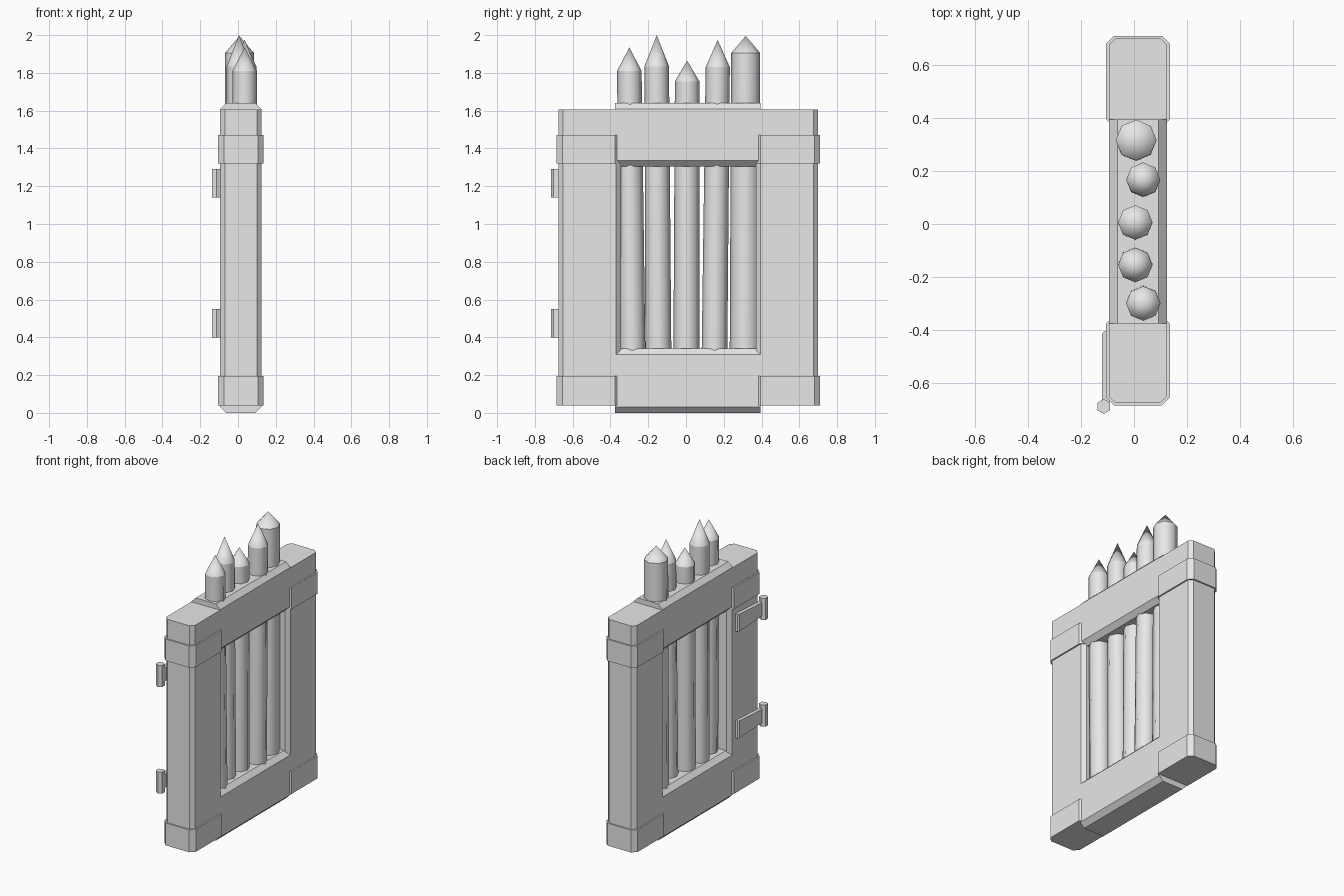
import bpy, bmesh
from math import cos, sin, pi
from mathutils import Vector

cube = bpy.data.objects.get("Cube")
if cube:
    bpy.data.objects.remove(cube)

grey = bpy.data.materials.new("plain_grey")
grey.use_nodes = True
grey.diffuse_color = (0.8, 0.8, 0.8, 1)
grey.node_tree.nodes["Principled BSDF"].inputs["Base Color"].default_value = (0.8, 0.8, 0.8, 1)


def finish(name, bm):
    bmesh.ops.recalc_face_normals(bm, faces=bm.faces)
    mesh = bpy.data.meshes.new(name)
    bm.to_mesh(mesh)
    bm.free()
    mesh.materials.append(grey)
    obj = bpy.data.objects.new(name, mesh)
    bpy.context.collection.objects.link(obj)
    return obj


def beam(name, low, high, axis, chamfer):
    """Box whose long edges along one axis are chamfered."""
    low, high = Vector(low), Vector(high)
    bm = bmesh.new()
    bmesh.ops.create_cube(bm, size=1)
    for v in bm.verts:
        v.co = Vector([(low[i] + high[i]) / 2 + v.co[i] * (high[i] - low[i]) for i in range(3)])
    edges = [e for e in bm.edges
             if abs((e.verts[0].co - e.verts[1].co).normalized()[axis]) > 0.9]
    bmesh.ops.bevel(bm, geom=edges, offset=chamfer, segments=1, affect='EDGES')
    return finish(name, bm)


def log(name, foot, shoulder, tip_z, radius):
    """Eight-sided pointed log, leaning slightly from foot to shoulder."""
    bm = bmesh.new()
    rings = []
    for centre, r in ((foot, radius + 0.004), (shoulder, radius)):
        rings.append([bm.verts.new((centre[0] + r * cos(i * pi / 4),
                                    centre[1] + r * sin(i * pi / 4), centre[2]))
                      for i in range(8)])
    tip = bm.verts.new((shoulder[0], shoulder[1], tip_z))
    bm.faces.new(rings[0])
    for i in range(8):
        j = (i + 1) % 8
        bm.faces.new((rings[0][i], rings[0][j], rings[1][j], rings[1][i]))
        bm.faces.new((rings[1][i], rings[1][j], tip))
    for f in bm.faces:
        f.smooth = len(f.verts) < 8
    for ring in rings:
        for i in range(8):
            bm.edges.get((ring[i], ring[(i + 1) % 8])).smooth = False
    return finish(name, bm)


# Upright posts with reinforcing bands at both ends
back, front = -0.095, 0.125
for side, y0, y1 in (("front", -0.675, -0.345), ("rear", 0.37, 0.70)):
    beam(side + "_post", (back, y0, 0.045), (front, y1, 1.605), 2, 0.025)
    outer0, outer1 = (y0 - 0.01, y1) if y0 < 0 else (y0 - 0.005, y1 + 0.01)
    for level, z0, z1 in (("lower", 0.04, 0.195), ("upper", 1.32, 1.47)):
        beam(f"{side}_{level}_band", (back - 0.01, outer0, z0),
             (front + 0.01, outer1, z1), 2, 0.03)

# Horizontal rails
for level, z0, z1 in (("lower", 0, 0.34), ("upper", 1.305, 1.64)):
    beam(level + "_rail", (back, -0.375, z0), (front, 0.395, z1), 1, 0.032)

# Pointed logs: x, foot y, top y, shoulder height, tip height, radius
logs = ((0.035, -0.283, -0.30, 1.81, 1.935, 0.065),
        (0.005, -0.146, -0.155, 1.835, 2.0, 0.065),
        (0.005, 0.002, 0.006, 1.755, 1.865, 0.065),
        (0.035, 0.15, 0.168, 1.83, 1.975, 0.064),
        (0.008, 0.312, 0.316, 1.905, 1.995, 0.077))
for n, (x, y0, y1, shoulder, tip, r) in enumerate(logs, 1):
    log(f"pointed_log_{n}", (x, y0, 0.25), (x, y1, shoulder), tip, r)

# Hinges: six-sided pin and a flat tapering strap
for level, z in (("lower", 0.475), ("upper", 1.215)):
    bm = bmesh.new()
    bmesh.ops.create_cone(bm, cap_ends=True, segments=6, radius1=0.028,
                          radius2=0.028, depth=0.15)
    bmesh.ops.translate(bm, verts=bm.verts, vec=(-0.114, -0.688, z))
    finish(level + "_hinge_pin", bm)
    strap = beam(level + "_hinge_strap", (-0.12, -0.69, z - 0.06),
                 (-0.09, -0.405, z + 0.06), 2, 0.008)
    for v in strap.data.vertices:
        if v.co.y < -0.6:
            v.co.z = z + (v.co.z - z) * 0.75
